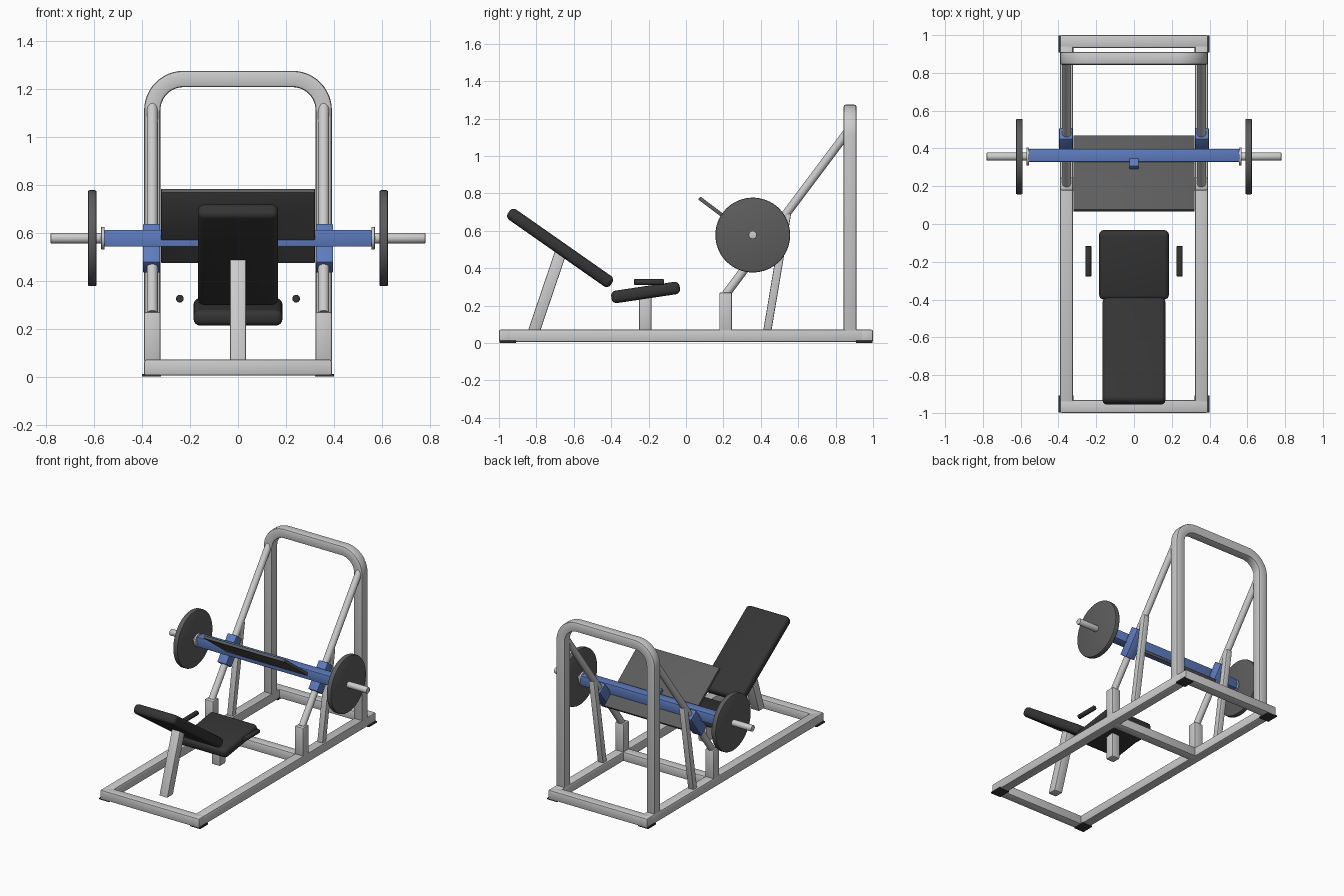
import bpy, bmesh
from math import radians, sin, cos, pi
from mathutils import Matrix, Vector

if "Cube" in bpy.data.objects:
    bpy.data.objects.remove(bpy.data.objects["Cube"])


def material(name, color):
    m = bpy.data.materials.new(name)
    m.diffuse_color = (*color, 1)
    m.use_nodes = True
    m.node_tree.nodes["Principled BSDF"].inputs["Base Color"].default_value = m.diffuse_color
    return m


BLUE = material("carriage_blue", (0.11, 0.2, 0.52))
BLACK = material("pad_black", (0.035, 0.035, 0.035))
DARK = material("dark_grey", (0.11, 0.11, 0.11))
X = 0.357      # side rail centre
W = 0.068      # square tube width
TILT = radians(53.13)   # slope of the guide rails


def finish(name, bm, mat=None, bevel=0, seg=2):
    if bevel:
        bmesh.ops.recalc_face_normals(bm, faces=bm.faces)
        edges = [e for e in bm.edges if e.calc_face_angle(0) > radians(50)]
        bmesh.ops.bevel(bm, geom=edges, offset=bevel, segments=seg,
                        profile=0.5, affect='EDGES', clamp_overlap=True)
    bmesh.ops.recalc_face_normals(bm, faces=bm.faces)
    me = bpy.data.meshes.new(name)
    bm.to_mesh(me)
    bm.free()
    ob = bpy.data.objects.new(name, me)
    bpy.context.collection.objects.link(ob)
    if mat:
        me.materials.append(mat)
    return ob


def box(name, size, loc, rx=0, mat=None, bevel=0.008, seg=2):
    bm = bmesh.new()
    bmesh.ops.create_cube(bm, size=1, matrix=Matrix.Diagonal((*size, 1)))
    ob = finish(name, bm, mat, bevel, seg)
    ob.location = loc
    ob.rotation_euler.x = rx
    return ob


def rod(name, a, b, r, mat=None, bevel=0, sides=32):
    a, b = Vector(a), Vector(b)
    rot = (b - a).to_track_quat('Z', 'Y').to_matrix().to_4x4()
    bm = bmesh.new()
    bmesh.ops.create_cone(bm, cap_ends=True, segments=sides, radius1=r, radius2=r,
                          depth=(b - a).length,
                          matrix=Matrix.Translation((a + b) / 2) @ rot)
    return finish(name, bm, mat, bevel)


def leaning_post(name, a, b, w):
    # square post with level-cut ends
    bm = bmesh.new()
    bmesh.ops.create_cube(bm, size=1)
    for v in bm.verts:
        end = Vector(b if v.co.z > 0 else a)
        v.co = end + Vector((v.co.x * w, v.co.y * w, 0))
    return finish(name, bm, None, 0.006)


# base frame
for y, n in ((-0.966, "front"), (0.212, "middle"), (0.966, "rear")):
    box(n + "_crossbar", (2 * X + (W if n != "middle" else 0), W, 0.066), (0, y, 0.038))
for s, side in ((-1, "left"), (1, "right")):
    box(side + "_base_rail", (W, 2, 0.066), (s * X, 0, 0.038))
    for t, end in ((-1, "front"), (1, "rear")):
        box(f"{end}_{side}_foot", (0.08, 0.09, 0.012), (s * 0.36, t * 0.953, 0.006),
            mat=BLACK, bevel=0.002)

# rear arch: square tube swept along an upside-down U
path = [(Vector((-X, 0, 0.06)), Vector((-1, 0, 0)))]
R = 0.13
for cx, a0 in ((-X + R, pi), (X - R, pi / 2)):
    for i in range(13):
        a = a0 - i * pi / 24
        n = Vector((cos(a), 0, sin(a)))
        path.append((Vector((cx, 0, 1.11)) + n * R, n))
path.append((Vector((X, 0, 0.06)), Vector((1, 0, 0))))
bm = bmesh.new()
rings = []
for p, n in path:
    rings.append([bm.verts.new(p + n * (u * W / 2) + Vector((0, 0.877 + v * W / 2, 0)))
                  for u, v in ((-1, -1), (1, -1), (1, 1), (-1, 1))])
for r0, r1 in zip(rings, rings[1:]):
    for k in range(4):
        bm.faces.new((r0[k], r0[(k + 1) % 4], r1[(k + 1) % 4], r1[k]))
bm.faces.new(rings[0])
bm.faces.new(rings[-1])
finish("rear_arch", bm, None, 0.01)

for s, side in ((-1, "left"), (1, "right")):
    x = s * X
    # guide rail and its supports
    box(side + "_rail_post", (W, W, 0.21), (x, 0.212, 0.165))
    rod(side + "_guide_rail", (x, 0.214, 0.262), (x, 0.865, 1.13), 0.023)
    leaning_post(side + "_rail_strut", (x, 0.434, 0.06), (x, 0.54, 0.69), 0.044)
    # sliding sleeve, weight horn, collar and weight plate
    box(side + "_sleeve", (0.072, 0.2, 0.075), (s * 0.36, 0.419, 0.535), TILT, BLUE, 0.004)
    bar = lambda x0, x1: ((s * x0, 0.357, 0.577), (s * x1, 0.357, 0.577))
    rod(side + "_weight_horn", *bar(0.54, 0.78), 0.022, bevel=0.003)
    rod(side + "_collar", *bar(0.556, 0.57), 0.047, bevel=0.002)
    rod(side + "_weight_plate", *bar(0.589, 0.625), 0.2, DARK, 0.007, 64)
    # hand grip
    rod(side + "_grip", (s * 0.242, -0.277, 0.325), (s * 0.242, -0.117, 0.325), 0.016,
        BLACK, 0.003)

# carriage beam, foot plate and its bracket
box("carriage_beam", (1.12, W, 0.07), (0, 0.363, 0.577), mat=BLUE, bevel=0.004)
box("foot_plate", (0.64, 0.49, 0.02), (0, 0.267, 0.628), TILT - pi / 2, DARK, 0.002)
box("plate_bracket", (0.05, 0.07, 0.045), (0, 0.322, 0.603), TILT - pi / 2, BLUE, 0.003)

# seat, backrest and their posts
box("seat", (0.37, 0.37, 0.067), (0, -0.216, 0.27), radians(8.5), BLACK, 0.026, 4)
box("backrest", (0.334, 0.67, 0.067), (0, -0.673, 0.508), radians(-35), BLACK, 0.026, 4)
box("seat_post", (0.066, 0.066, 0.19), (0, -0.218, 0.16))
leaning_post("backrest_post", (0, -0.812, 0.066), (0, -0.668, 0.49), 0.066)

# smooth shading on all parts
for ob in bpy.context.collection.objects:
    ob.select_set(True)
    bpy.context.view_layer.objects.active = ob
bpy.ops.object.shade_smooth_by_angle(angle=radians(30))
